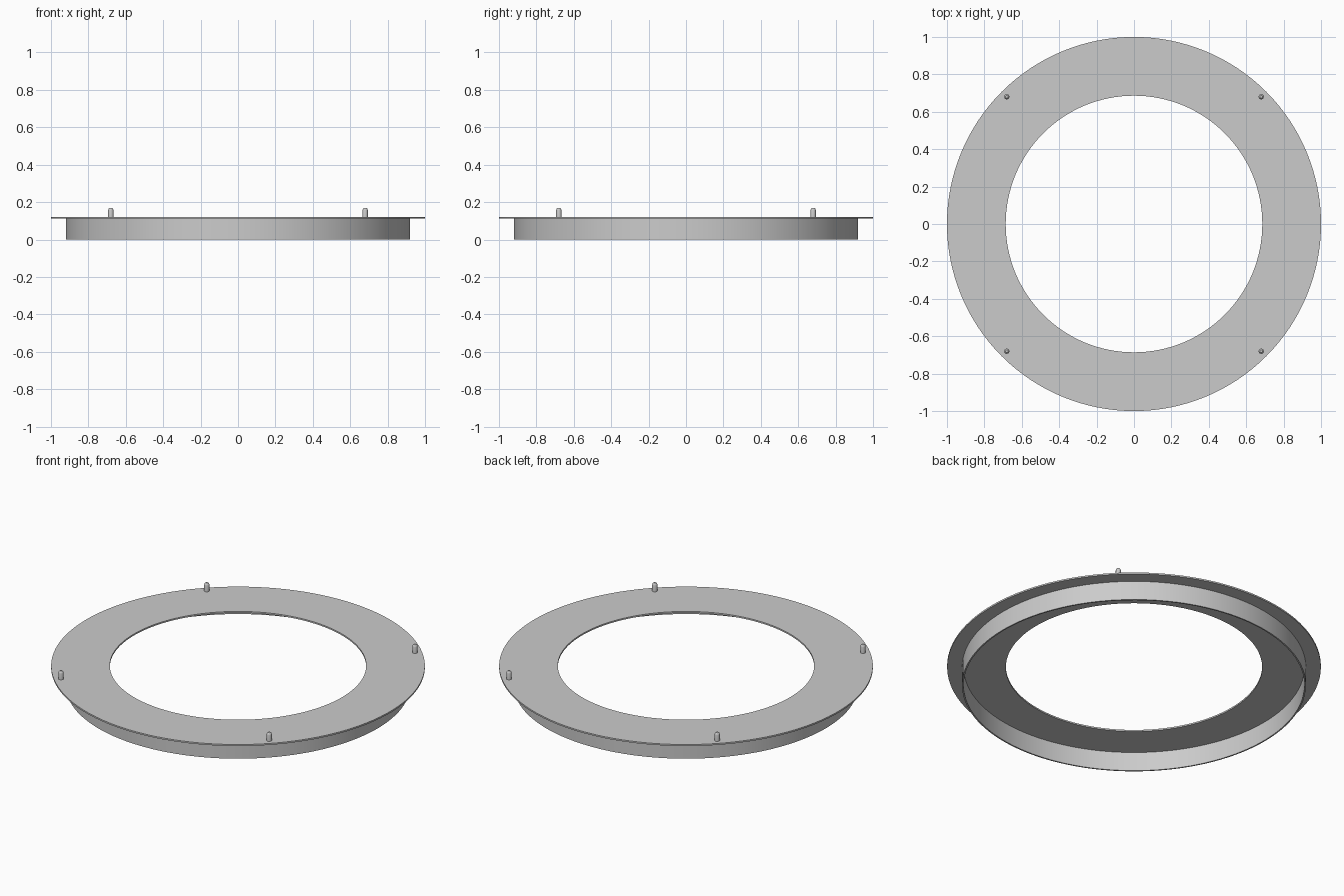
import bpy, bmesh, math

if "Cube" in bpy.data.objects:
    bpy.data.objects.remove(bpy.data.objects["Cube"])


def lathe(name, profile, segments, location=(0, 0, 0), closed=True):
    """Revolve an (r, z) profile around z; points with r = 0 become poles."""
    bm = bmesh.new()
    rings = []
    for r, z in profile:
        if r == 0:
            rings.append([bm.verts.new((0, 0, z))] * segments)
        else:
            rings.append([bm.verts.new((r * math.cos(2 * math.pi * i / segments),
                                        r * math.sin(2 * math.pi * i / segments), z))
                          for i in range(segments)])
    for k in range(len(rings) if closed else len(rings) - 1):
        a, b = rings[k], rings[(k + 1) % len(rings)]
        for i in range(segments):
            j = (i + 1) % segments
            bm.faces.new(list(dict.fromkeys((a[i], a[j], b[j], b[i]))))
    bmesh.ops.recalc_face_normals(bm, faces=bm.faces)
    mesh = bpy.data.meshes.new(name)
    bm.to_mesh(mesh)
    bm.free()
    obj = bpy.data.objects.new(name, mesh)
    bpy.context.collection.objects.link(obj)
    obj.location = location
    bpy.ops.object.select_all(action='DESELECT')
    obj.select_set(True)
    bpy.context.view_layer.objects.active = obj
    bpy.ops.object.shade_smooth_by_angle(angle=math.radians(30))
    return obj


# Flat flange plate with a large opening
lathe("flange_plate", [(0.686, 0.112), (1.0, 0.112), (1.0, 0.121), (0.686, 0.121)], 128)

# Thin cylindrical skirt under the plate
lathe("skirt_wall", [(0.912, 0.0), (0.92, 0.0), (0.92, 0.112), (0.912, 0.112)], 128)

# Four locating pins with tapered tips
pin_profile = [(0, 0.112), (0.014, 0.112), (0.014, 0.157), (0.012, 0.164),
               (0.007, 0.169), (0, 0.169)]
for sx, side in ((-1, "left"), (1, "right")):
    for sy, end in ((-1, "front"), (1, "back")):
        lathe(f"pin_{end}_{side}", pin_profile, 24, (0.68 * sx, 0.68 * sy, 0), closed=False)
